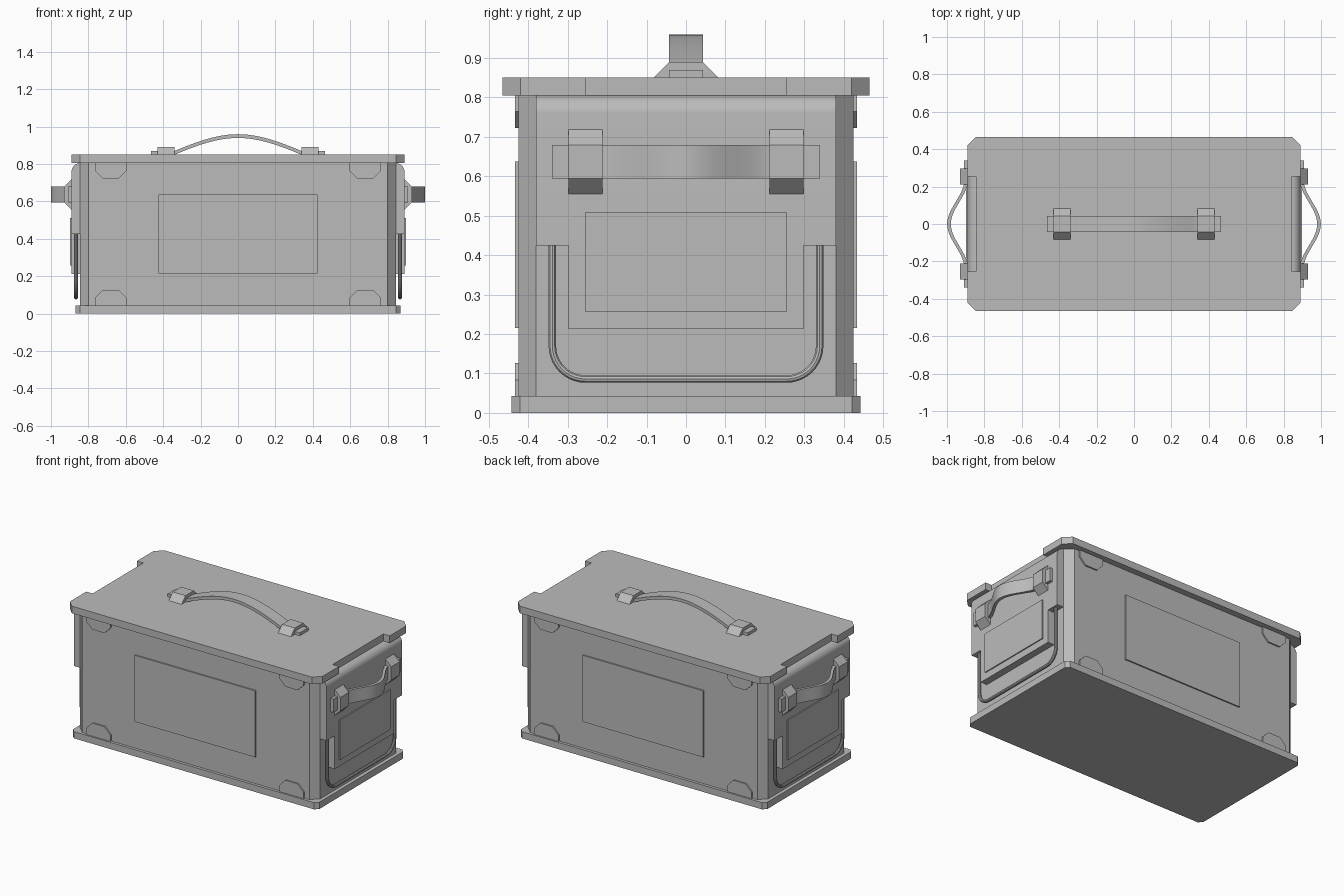
import bpy, bmesh, math
from mathutils import Matrix, Vector

cube = bpy.data.objects.get("Cube")
if cube:
    bpy.data.objects.remove(cube, do_unlink=True)

GREY = (0.5, 0.5, 0.5, 1)
metal = bpy.data.materials.new("plain_grey_metal")
metal.diffuse_color = GREY
metal.use_nodes = True
metal.node_tree.nodes["Principled BSDF"].inputs["Base Color"].default_value = GREY

# Axis frames: profile u, profile v, extrusion direction
TOP = Matrix.Identity(4)
FRONT = Matrix(((1, 0, 0, 0), (0, 0, -1, 0), (0, 1, 0, 0), (0, 0, 0, 1)))
END = Matrix(((0, 0, 1, 0), (1, 0, 0, 0), (0, 1, 0, 0), (0, 0, 0, 1)))
TURN = Matrix.Rotation(math.pi, 4, 'Z')


def prism(name, outline, low, high, frame=TOP, smooth=False):
    """Extrude a flat outline between two depths along the frame's third axis."""
    bm = bmesh.new()
    face = bm.faces.new([bm.verts.new((u, v, low)) for u, v in outline])
    moved = bmesh.ops.extrude_face_region(bm, geom=[face])["geom"]
    bmesh.ops.translate(bm, verts=[g for g in moved if isinstance(g, bmesh.types.BMVert)],
                        vec=(0, 0, high - low))
    bm.transform(frame)
    bmesh.ops.recalc_face_normals(bm, faces=bm.faces)
    mesh = bpy.data.meshes.new(name)
    bm.to_mesh(mesh)
    bm.free()
    mesh.materials.append(metal)
    obj = bpy.data.objects.new(name, mesh)
    bpy.context.collection.objects.link(obj)
    if smooth:
        shade(obj)
    return obj


def shade(obj):
    bpy.ops.object.select_all(action='DESELECT')
    obj.select_set(True)
    bpy.context.view_layer.objects.active = obj
    bpy.ops.object.shade_smooth_by_angle(angle=math.radians(35))


def mirrored(quarter):
    """Complete a quarter outline (running from +u axis to +v axis) on all four sides."""
    left = [(-u, v) for u, v in reversed(quarter)]
    return quarter + left + [(-u, -v) for u, v in quarter] + [(-u, -v) for u, v in left]


def rect(u0, u1, v0, v1):
    return [(u0, v0), (u1, v0), (u1, v1), (u0, v1)]


def octagon(x, y, c):
    return mirrored([(x, y - c), (x - c, y)])


# Box shell, base tray and notched lid
prism("box_body", octagon(0.845, 0.425, 0.045), 0.04, 0.81)
prism("base_tray", octagon(0.868, 0.443, 0.022), 0, 0.043)
prism("lid", mirrored([(0.845, 0.255), (0.89, 0.255), (0.89, 0.42), (0.845, 0.465)]), 0.805, 0.85)


def strap_handle(name, frame, reach, clip_in, clip_out, power):
    """Bowed flat strap held by two wedge-sided clips."""
    half, thick, rise = 0.0425, 0.02, 0.09
    steps = 24
    under = [(-reach, 0), (-clip_out, 0)]
    for i in range(steps + 1):
        t = 2 * i / steps - 1
        lift = (0.5 + 0.5 * math.cos(math.pi * t)) * power + (1 - t * t) * (1 - power)
        under.append((t * clip_in, rise * lift))
    under += [(clip_out, 0), (reach, 0)]
    over = [(u, v + thick) for u, v in reversed(under)]
    prism(name + "_strap", under + over, -half, half, frame, smooth=True)
    # Clip cross-section runs across the strap
    across = Matrix(((0, 0, 1, 0), (0, 1, 0, 0), (1, 0, 0, 0), (0, 0, 0, 1)))
    wedge = [(-0.083, 0), (0.083, 0), (half, 0.041), (-half, 0.041)]
    for side, word in ((-1, "first"), (1, "second")):
        lo, hi = sorted((side * clip_in, side * clip_out))
        prism(f"{name}_{word}_clip", wedge, lo, hi, frame @ across)


strap_handle("lid_handle", Matrix.Translation((0, 0, 0.849)) @ FRONT, 0.465, 0.34, 0.43, 0.2)

# Both ends: stepped plate, raised panel, carrying strap and wire bail
for turn, side in ((TOP, "left"), (TURN, "right")):
    frame = turn @ END
    radius = 0.046
    arc = [(0.844 + radius * math.cos(a), 0.805 - radius + radius * math.sin(a))
           for a in [math.radians(90 * i / 10) for i in range(11)]]
    section = [(0.84, 0.425), (0.89, 0.425)] + arc + [(0.84, 0.805)]
    prism(side + "_end_plate", section, -0.38, 0.38, turn @ FRONT, smooth=True)
    prism(side + "_end_plate_lower", rect(-0.298, 0.298, 0.213, 0.426), 0.84, 0.89, frame)
    prism(side + "_end_panel", rect(-0.255, 0.255, 0.256, 0.51), 0.885, 0.897, frame)

    # Strap frame: length along y, bow along the outward direction
    bow = Matrix(((0, 1, 0, 0.889), (1, 0, 0, 0), (0, 0, 1, 0.637), (0, 0, 0, 1)))
    strap_handle(side + "_end_handle", turn @ bow, 0.34, 0.212, 0.298, 0.7)

    # Wire bail bent into a U
    path = [(-0.339, 0.43)]
    for cy, start in ((-0.255, 180), (0.255, 270)):
        path += [(cy + 0.084 * math.cos(math.radians(start + 9 * i)),
                  0.17 + 0.084 * math.sin(math.radians(start + 9 * i))) for i in range(11)]
    path.append((0.339, 0.43))
    curve = bpy.data.curves.new(side + "_wire_bail", 'CURVE')
    curve.dimensions = '3D'
    curve.bevel_depth = 0.01
    curve.bevel_resolution = 3
    curve.use_fill_caps = True
    spline = curve.splines.new('POLY')
    spline.points.add(len(path) - 1)
    for point, (y, z) in zip(spline.points, path):
        point.co = (*(frame @ Vector((y, z, 0.866))), 1)
    curve.materials.append(metal)
    bail = bpy.data.objects.new(side + "_wire_bail", curve)
    bpy.context.collection.objects.link(bail)
    bpy.ops.object.select_all(action='DESELECT')
    bail.select_set(True)
    bpy.context.view_layer.objects.active = bail
    bpy.ops.object.convert(target='MESH')
    shade(bpy.context.view_layer.objects.active)

# Front and back: raised label panel and four corner clips
for turn, side in ((TOP, "front"), (TURN, "back")):
    frame = turn @ FRONT
    prism(side + "_panel", rect(-0.425, 0.425, 0.215, 0.638), 0.42, 0.434, frame)
    for sx, across in ((-1, "right"), (1, "left")):
        for edge, sign, level in ((0.806, -1, "upper"), (0.042, 1, "lower")):
            tab = [(0.085, 0), (0.085, 0.042), (0.043, 0.084)]
            tab += [(-u, v) for u, v in reversed(tab)]
            outline = [(sx * 0.68 + u, edge + sign * v) for u, v in tab]
            prism(f"{side}_{level}_{across}_tab", outline, 0.42, 0.434, frame)
